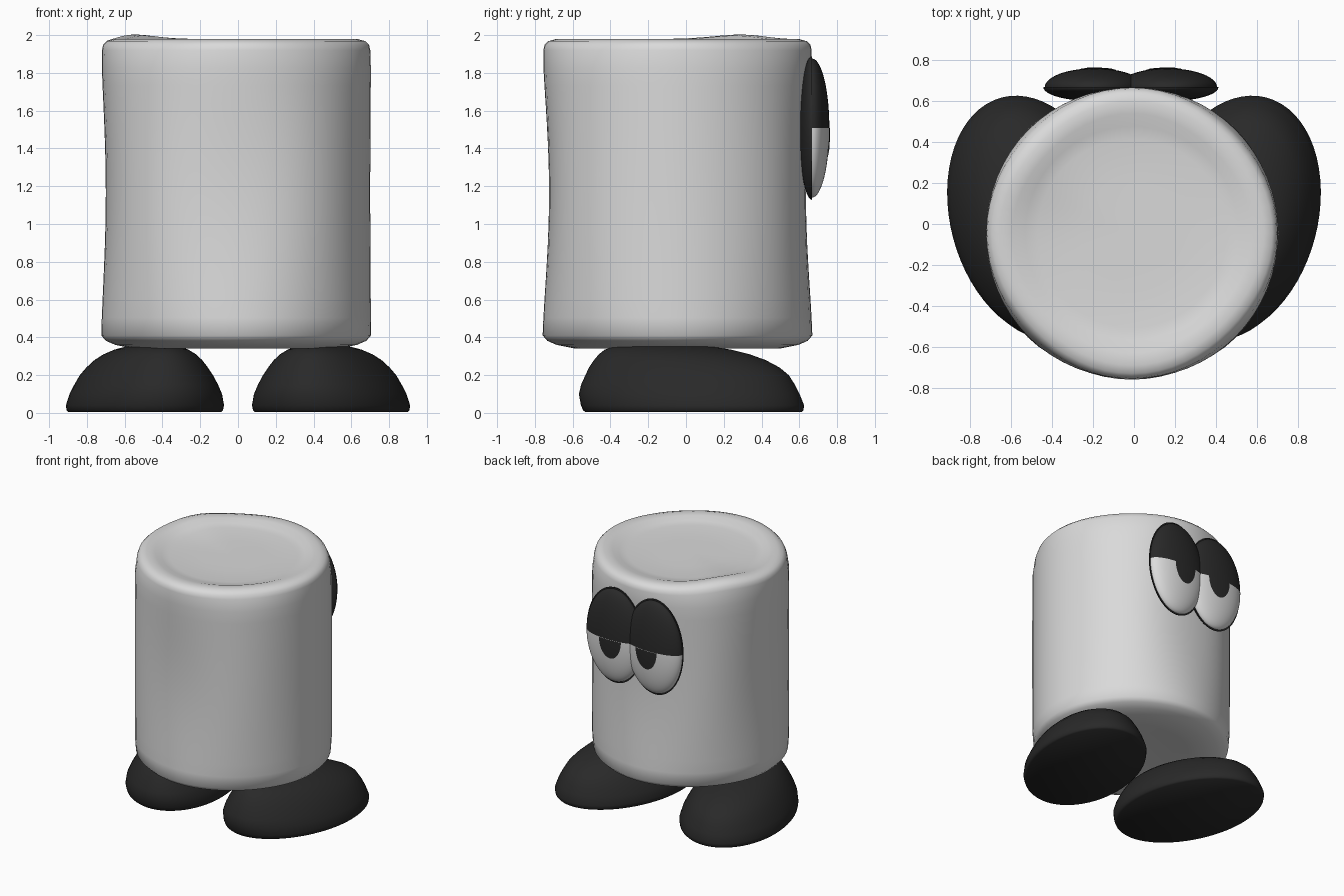
import bpy, bmesh, math
from mathutils import Vector, Matrix

if "Cube" in bpy.data.objects:
    bpy.data.objects.remove(bpy.data.objects["Cube"])

N = 64


def material(name, v):
    m = bpy.data.materials.new(name)
    m.diffuse_color = (v, v, v, 1)
    m.use_nodes = True
    m.node_tree.nodes["Principled BSDF"].inputs["Base Color"].default_value = m.diffuse_color
    return m


PALE = material("pale grey", 0.70)
WHITE = material("eye white", 0.72)
BLACK = material("soft black", 0.022)


def finish(name, bm, mats, angle=50):
    bmesh.ops.recalc_face_normals(bm, faces=bm.faces)
    me = bpy.data.meshes.new(name)
    bm.to_mesh(me)
    bm.free()
    for m in mats:
        me.materials.append(m)
    ob = bpy.data.objects.new(name, me)
    bpy.context.collection.objects.link(ob)
    bpy.ops.object.select_all(action='DESELECT')
    ob.select_set(True)
    bpy.context.view_layer.objects.active = ob
    bpy.ops.object.shade_smooth_by_angle(angle=math.radians(angle))
    return ob


def loft(rings):
    """Skin closed rings of points and cap both ends."""
    bm = bmesh.new()
    rows = [[bm.verts.new(p) for p in ring] for ring in rings]
    for a, b in zip(rows, rows[1:]):
        for i in range(N):
            j = (i + 1) % N
            bm.faces.new((a[i], a[j], b[j], b[i]))
    bm.faces.new(rows[0])
    bm.faces.new(rows[-1])
    return bm


ANGLES = [2 * math.pi * i / N for i in range(N)]

# Body: soft cylinder, waisted on the four axis sides, straight with rounder rims on the diagonals
profile = [(0.05, 0.358), (0.30, 0.355), (0.42, 0.342), (0.54, 0.340), (0.64, 0.360), (0.69, 0.382), (0.714, 0.41)]
profile += [(0.714, 0.41 + 1.51 * i / 16) for i in range(1, 17)]
profile += [(0.710, 1.948), (0.69, 1.968), (0.65, 1.979), (0.59, 1.974),
            (0.52, 1.955), (0.46, 1.947), (0.25, 1.944), (0.05, 1.944)]
rings = []
for r, z in profile:
    t = min(max((z - 0.41) / 1.51, 0), 1)
    ring = []
    for a in ANGLES:
        c, s = math.cos(a), math.sin(a)
        d = math.sin(2 * a) ** 2
        waist = (0.014 - 0.010 * c + 0.020 * s * s) * (1 - d)
        q = r
        if r > 0.55:
            q -= waist * math.sin(math.pi * t) ** 1.3
            q += 0.004 * d * math.sin(math.pi * t)
            # rounder upper and lower corners
            q -= (0.006 + 0.018 * d) * (max(0, (z - 1.80) / 0.15) ** 2 if z < 1.96 else 1)
            q -= 0.012 * d * max(0, (0.52 - z) / 0.14) ** 2
        x, y = -0.01 + q * c, -0.045 + q * s
        bump = 0.024 * math.exp(-((x + 0.53) ** 2 + (y - 0.28) ** 2) / 0.05) if z > 1.9 else 0
        ring.append((x, y, z + bump))
    rings.append(ring)
finish("body", loft(rings), [PALE])

# Feet: domed ovals with toes turned outward (height, width scale, length scale, shift)
foot = [(0.004, 0.965, 0.955, 0.015), (0.014, 0.99, 0.972, 0.014), (0.04, 1, 0.985, 0.01),
        (0.10, 0.96, 0.975, -0.008), (0.15, 0.90, 0.945, -0.015), (0.20, 0.83, 0.90, -0.02),
        (0.24, 0.755, 0.845, -0.035), (0.28, 0.665, 0.76, -0.06), (0.31, 0.57, 0.67, -0.09),
        (0.335, 0.45, 0.56, -0.125), (0.35, 0.33, 0.44, -0.15), (0.362, 0.2, 0.28, -0.18),
        (0.366, 0.04, 0.05, -0.19)]
for side, word in ((-1, "left"), (1, "right")):
    turn = Matrix.Rotation(-side * math.radians(14.7), 3, 'Z')
    rings = [[turn @ Vector((0.403 * w * math.cos(a), 0.611 * l * math.sin(a) + sh, z))
              + Vector((side * 0.49, 0.025, 0)) for a in ANGLES] for z, w, l, sh in foot]
    finish(word + "_foot", loft(rings), [BLACK])

# Eyes on the +y side
MID, EX, EY, EZ = -0.015, 0.177, 0.667, 1.508


def ellipsoid(cx, radii):
    bm = bmesh.new()
    bmesh.ops.create_uvsphere(bm, u_segments=48, v_segments=32, radius=1)
    bmesh.ops.transform(bm, matrix=Matrix.Translation((cx, EY, EZ)) @ Matrix.Diagonal((*radii, 1)),
                        verts=bm.verts)
    return bm


def keep_half(bm, sign):
    bmesh.ops.bisect_plane(bm, geom=bm.verts[:] + bm.edges[:] + bm.faces[:], dist=1e-5,
                           plane_co=(0, EY, 0), plane_no=(0, sign, 0), clear_inner=True)
    bmesh.ops.holes_fill(bm, edges=[e for e in bm.edges if e.is_boundary], sides=0)


RX, RY, RZ = 0.243, 0.092, 0.368
for side, word in ((-1, "left"), (1, "right")):
    cx = MID + side * EX
    # Dark backing that shows as a thin rim
    bm = ellipsoid(cx, (0.25, 0.068, 0.38))
    keep_half(bm, -1)
    finish(word + "_eye_rim", bm, [BLACK])

    # Eyeball, the upper half coloured as the lid
    bm = ellipsoid(cx, (RX, RY, RZ))
    keep_half(bm, 1)
    for f in bm.faces:
        f.material_index = 1 if f.calc_center_median().z > EZ else 0
    finish(word + "_eye", bm, [WHITE, BLACK])

    # Pupil: thin half oval following the eyeball just under the lid
    bm = bmesh.new()
    px, rows = MID + side * 0.16, []
    for k in range(7):
        row = []
        for i in range(25):
            a = math.pi + math.pi * i / 24
            x = px + 0.095 * math.cos(a) * max(k / 6, 0.02)
            z = EZ + 0.15 * math.sin(a) * max(k / 6, 0.02)
            d = 1 - ((x - cx) / RX) ** 2 - ((z - EZ) / RZ) ** 2
            row.append(bm.verts.new((x, EY + RY * math.sqrt(d) + 0.004, z)))
        rows.append(row)
    for a, b in zip(rows, rows[1:]):
        for i in range(24):
            bm.faces.new((a[i], b[i], b[i + 1], a[i + 1]))
    bm.faces.new(rows[0])
    bm.normal_update()
    if sum(f.normal.y for f in bm.faces) < 0:
        bmesh.ops.reverse_faces(bm, faces=bm.faces)
    finish(word + "_pupil", bm, [BLACK])
